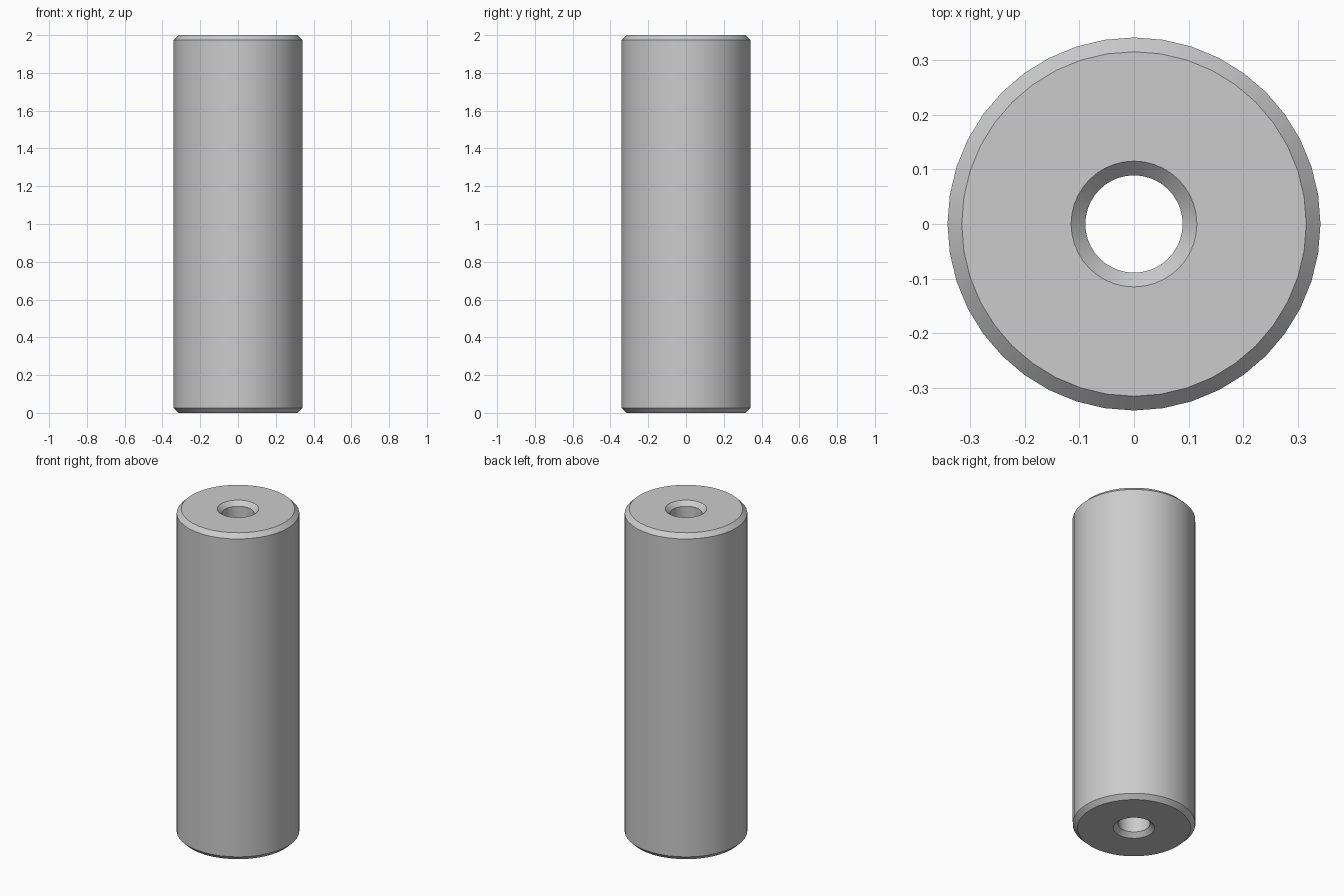
import bpy, bmesh, math

cube = bpy.data.objects.get("Cube")
if cube:
    bpy.data.objects.remove(cube, do_unlink=True)

# Main dimensions
SIDES = 40
HEIGHT = 2.0
OUTER, BORE, CHAMFER = 0.341, 0.089, 0.026

grey = bpy.data.materials.new("plain grey")
grey.use_nodes = True
colour = (0.6, 0.6, 0.6, 1)
grey.diffuse_color = colour
grey.node_tree.nodes["Principled BSDF"].inputs["Base Color"].default_value = colour

# Closed wall section: chamfered outside, then chamfered bore
profile = [
    (OUTER - CHAMFER, 0), (OUTER, CHAMFER),
    (OUTER, HEIGHT - CHAMFER), (OUTER - CHAMFER, HEIGHT),
    (BORE + CHAMFER, HEIGHT), (BORE, HEIGHT - CHAMFER),
    (BORE, CHAMFER), (BORE + CHAMFER, 0),
]

# Sweep the section around the axis
bm = bmesh.new()
rings = []
for i in range(SIDES):
    a = math.tau * i / SIDES
    rings.append([bm.verts.new((r * math.cos(a), r * math.sin(a), z)) for r, z in profile])
for i, ring in enumerate(rings):
    after = rings[(i + 1) % SIDES]
    for j in range(len(profile)):
        k = (j + 1) % len(profile)
        bm.faces.new((ring[j], after[j], after[k], ring[k]))
bmesh.ops.recalc_face_normals(bm, faces=bm.faces)

mesh = bpy.data.meshes.new("hollow_cylinder")
bm.to_mesh(mesh)
bm.free()
mesh.materials.append(grey)
body = bpy.data.objects.new("hollow_cylinder", mesh)
bpy.context.collection.objects.link(body)

# Smooth round walls with crisp chamfer edges
bpy.ops.object.select_all(action="DESELECT")
body.select_set(True)
bpy.context.view_layer.objects.active = body
bpy.ops.object.shade_smooth_by_angle(angle=math.radians(30))
